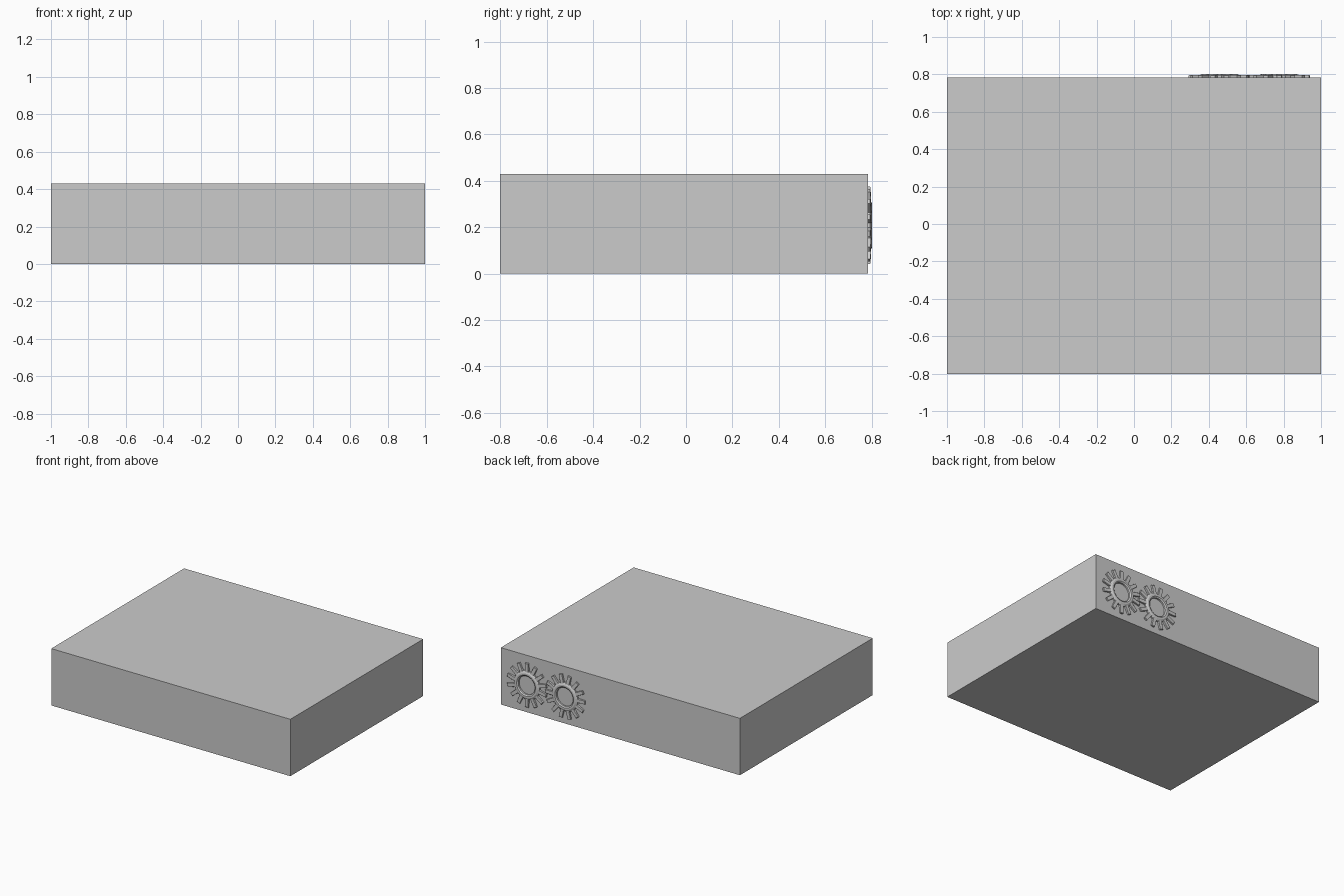
import bpy, bmesh
from math import sin, cos, pi

if "Cube" in bpy.data.objects:
    bpy.data.objects.remove(bpy.data.objects["Cube"])

BACK_Y = 0.784


def add_object(name, bm):
    bmesh.ops.recalc_face_normals(bm, faces=bm.faces)
    mesh = bpy.data.meshes.new(name)
    bm.to_mesh(mesh)
    bm.free()
    obj = bpy.data.objects.new(name, mesh)
    bpy.context.collection.objects.link(obj)
    return obj


def box(name, lo, hi):
    bm = bmesh.new()
    bmesh.ops.create_cube(bm, size=1)
    for v in bm.verts:
        v.co = [(a + b) / 2 + c * (b - a) for a, b, c in zip(lo, hi, v.co)]
    return add_object(name, bm)


def gear(name, cx, cz, phase, teeth=14, hole=0.07, root=0.108, tip=0.167):
    """Raised ring with tapered teeth, lying on the back face."""
    bm = bmesh.new()
    pitch = 2 * pi / teeth
    columns = []
    for t in range(teeth):
        # (base angle, outer angle, outer radius) across one tooth
        for base, outer, radius in ((-0.3, -0.3, root), (-0.28, -0.17, tip),
                                    (0.28, 0.17, tip), (0.3, 0.3, root)):
            a = (t + phase + base) * pitch
            b = (t + phase + outer) * pitch
            profile = [(hole, 0, a), (hole, 0.012, a), (hole + 0.009, 0.019, a),
                       (hole + 0.022, 0.019, a), (root - 0.006, 0.014, a),
                       (radius - 0.003, 0.012, b), (radius, 0.009, b), (radius, 0, b)]
            columns.append([bm.verts.new((cx + r * cos(g), BACK_Y + h, cz + r * sin(g)))
                            for r, h, g in profile])
    for i, col in enumerate(columns):
        nxt = columns[(i + 1) % len(columns)]
        for j in range(len(col)):
            k = (j + 1) % len(col)
            bm.faces.new((col[j], col[k], nxt[k], nxt[j]))
    return add_object(name, bm)


# Main block
box("slab", (-1, -0.803, 0), (1, BACK_Y, 0.43))

# Two meshing gears in relief on the back
gear("left_gear", 0.776, 0.208, 0.5)
gear("right_gear", 0.457, 0.206, 0.0)
